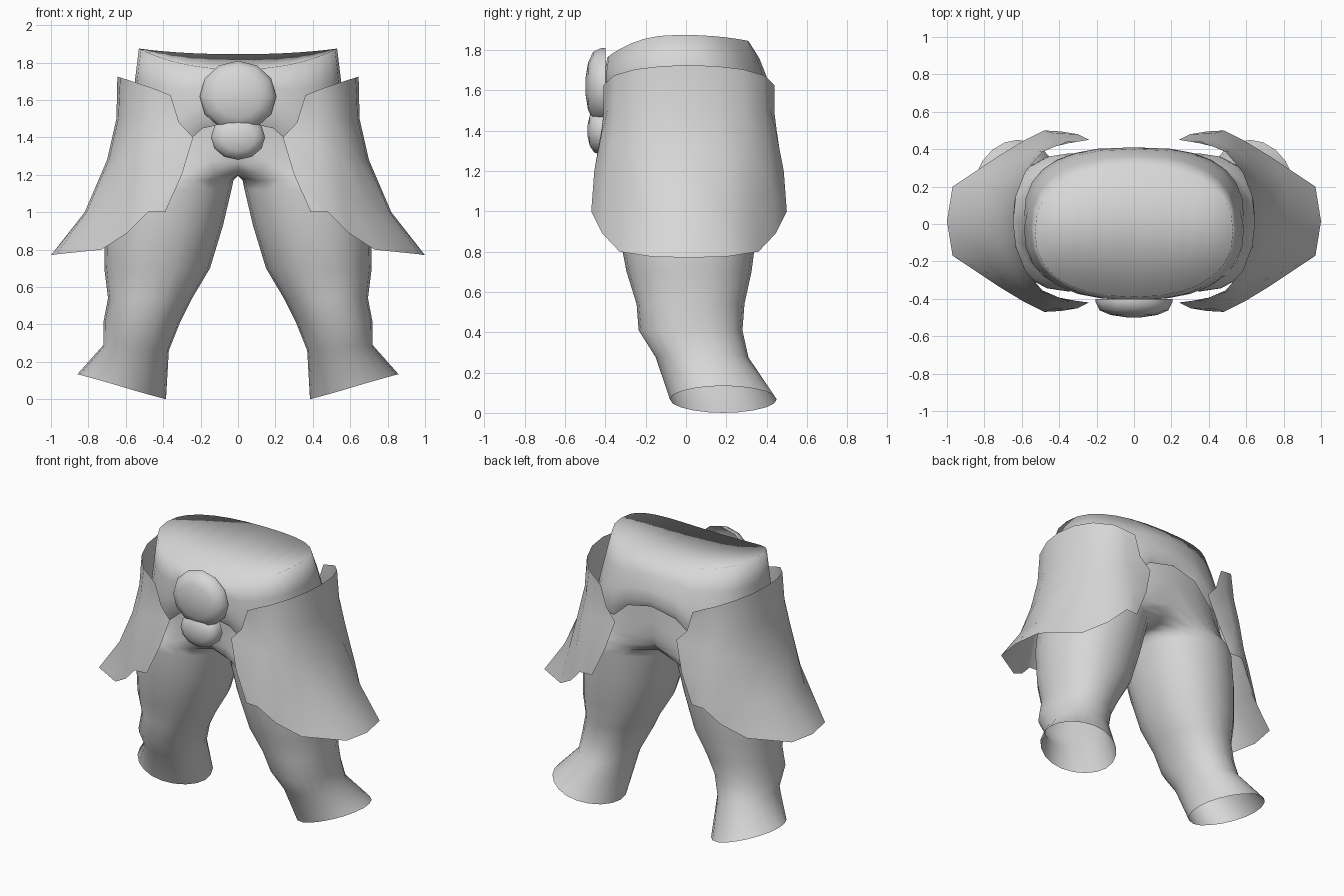
import bpy, bmesh, math

if "Cube" in bpy.data.objects:
    bpy.data.objects.remove(bpy.data.objects["Cube"])

grey = bpy.data.materials.new("plain_grey")
grey.diffuse_color = (0.68, 0.68, 0.68, 1)
grey.use_nodes = True
grey.node_tree.nodes["Principled BSDF"].inputs["Base Color"].default_value = grey.diffuse_color


def finish(name, bm, mirror=False, angle=60):
    """Turn a bmesh into a smooth shaded, optionally mirrored object."""
    bmesh.ops.remove_doubles(bm, verts=bm.verts, dist=0.0005)
    bmesh.ops.recalc_face_normals(bm, faces=bm.faces)
    me = bpy.data.meshes.new(name)
    bm.to_mesh(me)
    bm.free()
    me.materials.append(grey)
    ob = bpy.data.objects.new(name, me)
    bpy.context.collection.objects.link(ob)
    bpy.ops.object.select_all(action='DESELECT')
    ob.select_set(True)
    bpy.context.view_layer.objects.active = ob
    bpy.ops.object.shade_smooth_by_angle(angle=math.radians(angle))
    if mirror:
        mod = ob.modifiers.new("mirror", 'MIRROR')
        mod.use_clip = True
        mod.merge_threshold = 0.001
        bpy.ops.object.modifier_move_to_index(modifier=mod.name, index=0)
    return ob


def loft(bm, rows, closed=True):
    """Skin quads between successive rows of points."""
    vs = [[bm.verts.new(p) for p in row] for row in rows]
    n = len(vs[0])
    for a, b in zip(vs, vs[1:]):
        for i in range(n if closed else n - 1):
            j = (i + 1) % n
            bm.faces.new((a[i], a[j], b[j], b[i]))
    return vs


def ring(cx, rx, yf, yb, zfun, n, power=1.0, clamp=False):
    """Rounded cross-section; zfun gives height from cos and sin."""
    pts = []
    for i in range(n):
        t = 2 * math.pi * i / n
        c, s = math.cos(t), math.sin(t)
        x = cx + rx * math.copysign(abs(c) ** power, c)
        y = (yf + yb) / 2 + (yb - yf) / 2 * math.copysign(abs(s) ** power, s)
        pts.append((max(x, 0) if clamp else x, y, zfun(c, s)))
    return pts


# legs: inner x, outer x, front y, back y, height, outward tilt
LEG = [
    (0.385, 0.858, -0.08, 0.45, 0.067, 0.067),
    (0.37, 0.72, -0.15, 0.31, 0.275, 0.015),
    (0.31, 0.72, -0.235, 0.28, 0.41, 0.0),
    (0.245, 0.695, -0.245, 0.29, 0.54, 0.0),
    (0.15, 0.715, -0.295, 0.325, 0.70, 0.0),
    (0.08, 0.71, -0.34, 0.355, 0.93, 0.0),
    (0.035, 0.68, -0.36, 0.375, 1.12, 0.0),
    (0.025, 0.665, -0.36, 0.378, 1.17, 0.0),
    (-0.16, 0.65, -0.355, 0.38, 1.21, 0.0),
    (-0.36, 0.64, -0.35, 0.385, 1.27, 0.0),
    (-0.52, 0.62, -0.35, 0.39, 1.34, 0.0),
    (-0.60, 0.60, -0.355, 0.39, 1.43, 0.0),
    (-0.58, 0.58, -0.36, 0.375, 1.56, 0.0),
]
bm = bmesh.new()
loft(bm, [ring((a + b) / 2, (b - a) / 2, f, k,
               lambda c, s, z=z, t=t: z + t * c, 20, 1.05 if z < 0.1 else 0.92, True)
          for a, b, f, k, z, t in LEG])
# open the inner wall so both legs share one crotch, then even it out
wall = [f for f in bm.faces if all(v.co.x < 0.001 for v in f.verts)]
bmesh.ops.delete(bm, geom=wall, context='FACES')
for _ in range(3):
    bmesh.ops.smooth_vert(bm, verts=[v for v in bm.verts if 1.18 < v.co.z < 1.5],
                          factor=0.4, mirror_clip_x=True, clip_dist=0.002,
                          use_axis_x=True, use_axis_y=True, use_axis_z=True)
for v in bm.verts:
    if v.co.x < 0.002:
        v.co.x = 0
finish("legs", bm, mirror=True, angle=120)

# waist: soft saddle-shaped top and arched lower edge
bm = bmesh.new()
N = 28


def rim_z(c, s):
    return 1.875 - (0.11 if s < 0 else 0.03) * s * s


def low_z(c, s):
    return max(1.33, min(1.49, 1.56 - 0.5 * abs(c))) + 0.06 * max(0, s)


def mix(k):
    return lambda c, s: rim_z(c, s) * (1 - k) + low_z(c, s) * k


rows = loft(bm, [
    ring(0, 0.53, -0.39, 0.31, rim_z, N, 0.86),
    ring(0, 0.55, -0.405, 0.365, mix(0.3), N, 0.82),
    ring(0, 0.57, -0.405, 0.40, mix(0.6), N, 0.77),
    ring(0, 0.59, -0.395, 0.41, mix(0.85), N, 0.75),
    ring(0, 0.58, -0.37, 0.39, low_z, N, 0.75),
])
rim = rows[0]
for i in range(N // 2):
    quad = [rim[i], rim[i + 1], rim[N - i - 1], rim[(N - i) % N]]
    bm.faces.new(list(dict.fromkeys(quad)))
finish("waist", bm, angle=180)

# side skirts: columns from front edge to the middle, each top to bottom
SKIRT = [
    [(.36, -.41, 1.625), (.315, -.41, 1.48), (.24, -.42, 1.40), (.30, -.45, 1.2), (.39, -.465, 1.0)],
    [(.42, -.385, 1.65), (.42, -.39, 1.5), (.42, -.42, 1.38), (.43, -.455, 1.2), (.48, -.47, 1.0)],
    [(.49, -.355, 1.675), (.51, -.36, 1.49), (.54, -.375, 1.33), (.56, -.40, 1.12), (.59, -.415, .89)],
    [(.58, -.25, 1.705), (.59, -.26, 1.5), (.63, -.28, 1.3), (.68, -.31, 1.05), (.73, -.33, .80)],
    [(.63, -.12, 1.72), (.64, -.13, 1.5), (.69, -.15, 1.28), (.81, -.17, 1.0), (.97, -.17, .775)],
    [(.645, .01, 1.725), (.65, .01, 1.5), (.70, .01, 1.28), (.82, .01, 1.0), (1.0, .015, .77)],
]
back = [[(x, 0.03 - y, z) for x, y, z in col] for col in reversed(SKIRT[:-1])]
bm = bmesh.new()
loft(bm, SKIRT + back, closed=False)
finish("side_skirts", bm, mirror=True)


# buckle: two overlapping flattened domes
def dome(name, cy, cz, rx, ry, rz, back_y):
    bm = bmesh.new()
    rows = []
    for k in range(4):
        a = math.radians(78 * k / 3)
        rows.append([(rx * math.cos(a) * math.sin(t), cy - ry * math.sin(a) ** 0.8,
                      cz + rz * math.cos(a) * math.cos(t))
                     for t in (2 * math.pi * i / 12 for i in range(12))])
    back_row = [(x, back_y, z) for x, y, z in rows[0]]
    vs = loft(bm, [back_row] + rows)
    bm.faces.new(vs[-1])
    finish(name, bm)


dome("buckle_upper", -0.42, 1.62, 0.205, 0.08, 0.19, -0.40)
dome("buckle_lower", -0.42, 1.40, 0.145, 0.07, 0.12, -0.38)
